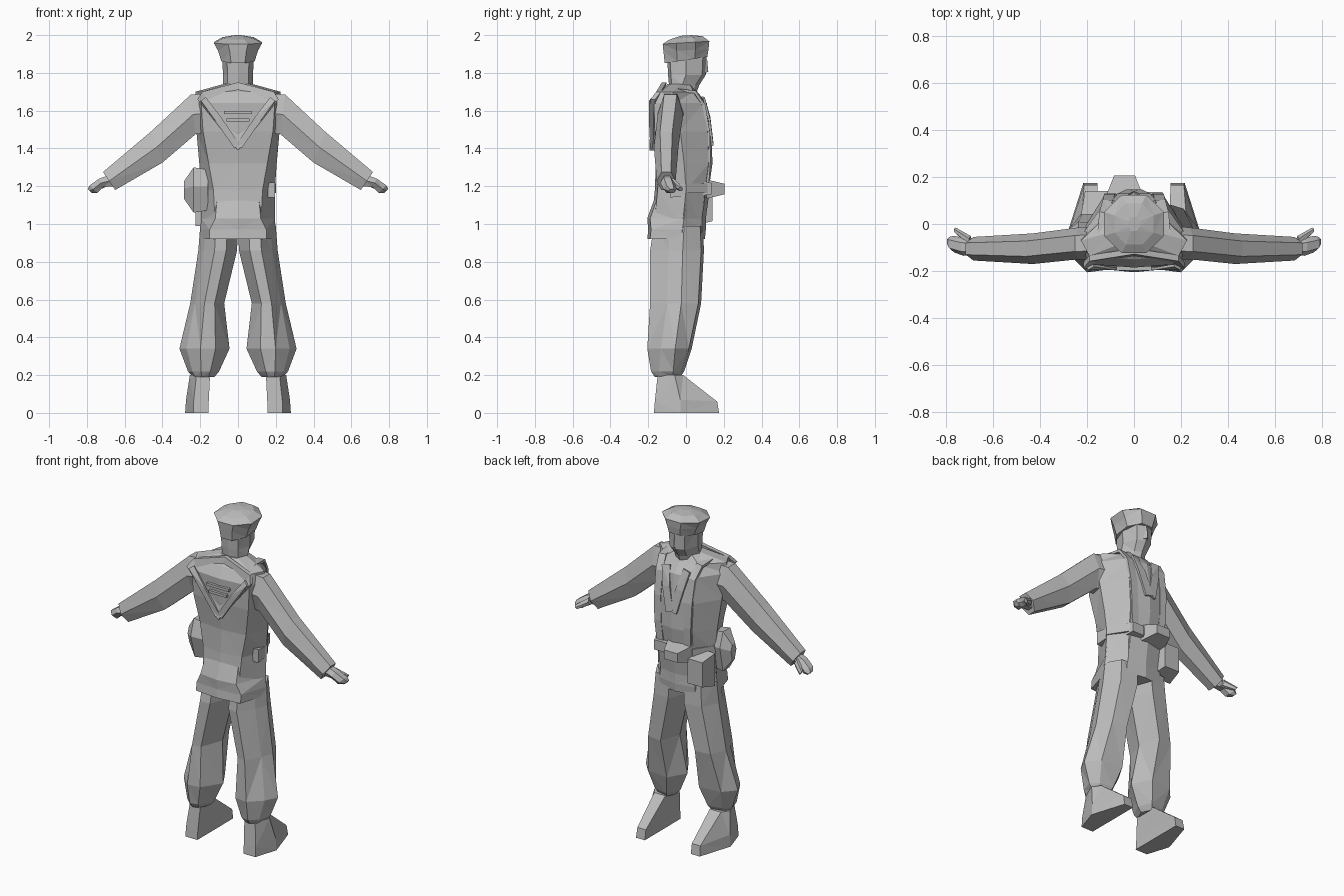
import bpy, bmesh, math
from mathutils import Vector

if "Cube" in bpy.data.objects:
    bpy.data.objects.remove(bpy.data.objects["Cube"])

grey = bpy.data.materials.new("plain_grey")
grey.diffuse_color = (0.5, 0.5, 0.5, 1)
grey.use_nodes = True
grey.node_tree.nodes["Principled BSDF"].inputs["Base Color"].default_value = grey.diffuse_color


def finish(name, bm):
    bmesh.ops.recalc_face_normals(bm, faces=bm.faces[:])
    me = bpy.data.meshes.new(name)
    bm.to_mesh(me)
    bm.free()
    me.materials.append(grey)
    ob = bpy.data.objects.new(name, me)
    bpy.context.collection.objects.link(ob)
    return ob


def loft(name, rings):
    """Flat-shaded skin through equal-length rings, closed at both ends."""
    bm = bmesh.new()
    vs = [[bm.verts.new(p) for p in r] for r in rings]
    n = len(rings[0])
    for a, b in zip(vs, vs[1:]):
        for i in range(n):
            j = (i + 1) % n
            bm.faces.new((a[i], a[j], b[j], b[i]))
    bm.faces.new(vs[0][::-1])
    bm.faces.new(vs[-1])
    bmesh.ops.triangulate(bm, faces=bm.faces[:])
    return finish(name, bm)


def body_ring(z, back, bw, side, ys, front, fw):
    """Symmetric ring: back middle, back edge, side, front edge, front middle."""
    half = [(bw, back + 0.015), (side, ys), (fw, front - 0.02)]
    pts = [(0, back)] + half + [(0, front)] + [(-x, y) for x, y in half[::-1]]
    return [(x, y, z) for x, y in pts]


def leg_ring(s, z, xi, xo, y0, y1):
    mx, my, w = (xi + xo) / 2, (y0 + y1) / 2, xo - xi
    pts = [(mx - .22 * w, y0 + .01), (mx + .08 * w, y0), (mx + .36 * w, my - .045),
           (xo, my + .03), (mx + .26 * w, y1 - .015), (mx - .26 * w, y1), (xi, my + .01)]
    return [(s * x, y, z) for x, y in pts]


def arm_ring(s, top, bot, y0, y1):
    (tx, tz), (bx, bz) = top, bot
    a, b = y0 + .25 * (y1 - y0), y0 + .75 * (y1 - y0)
    mx, mz = (tx + bx) / 2, (tz + bz) / 2
    pts = [(tx, a, tz), (tx, b, tz), (mx, y1, mz), (bx, b, bz), (bx, a, bz), (mx, y0, mz)]
    return [(s * x, y, z) for x, y, z in pts]


def block(name, x, y, z, taper=1.0):
    """Box from ranges; the front end is scaled by taper."""
    cx, cz = sum(x) / 2, sum(z) / 2
    def end(yy, k):
        hx, hz = k * (x[1] - x[0]) / 2, k * (z[1] - z[0]) / 2
        return [(cx - hx, yy, cz - hz), (cx + hx, yy, cz - hz),
                (cx + hx, yy, cz + hz), (cx - hx, yy, cz + hz)]
    return loft(name, [end(y[0], 1), end(y[1], taper)])


def strap(name, path, width, depth=0.012):
    """Flat band along a path lying over the chest, shoulder or back."""
    rings = []
    pts = [Vector(p) for p in path]
    for i, p in enumerate(pts):
        t = (pts[min(i + 1, len(pts) - 1)] - pts[max(i - 1, 0)]).normalized()
        out = Vector((0, p.y + .03, 2 * max(0, p.z - 1.6))).normalized()
        w = t.cross(out).normalized() * width / 2
        o = w.cross(t).normalized() * depth / 2
        rings.append([p - w - o, p + w - o, p + w + o, p - w + o])
    return loft(name, rings)


# Jacket and its flared hem
loft("jacket", [body_ring(*r) for r in [
    (0.98, -.185, .12, .195, -.02, .10, .11),
    (1.18, -.165, .13, .195, .00, .12, .12),
    (1.32, -.160, .155, .205, -.01, .14, .125),
    (1.49, -.180, .185, .22, -.03, .135, .13),
    (1.64, -.185, .195, .23, -.06, .11, .125),
    (1.70, -.150, .19, .225, -.07, .06, .11),
    (1.74, -.100, .06, .08, -.03, .04, .05)]])
loft("jacket_hem", [body_ring(*r) for r in [
    (0.92, -.205, .15, .20, -.02, .10, .12),
    (0.97, -.200, .15, .20, -.02, .105, .12),
    (1.03, -.205, .12, .195, -.01, .105, .11),
    (1.14, -.165, .11, .19, .00, .12, .11)]])

# Trousers, boots, sleeves and hands
for s, side in ((1, "right"), (-1, "left")):
    loft(side + "_trouser_leg", [leg_ring(s, *r) for r in [
        (0.19, .125, .24, -.165, -.03), (0.22, .10, .265, -.185, -.01),
        (0.34, .045, .31, -.205, .03), (0.58, .073, .253, -.19, .08),
        (0.86, .005, .21, -.19, .095), (0.99, .00, .20, -.17, .09)]])

    boot = [[(.155, -.17), (.235, -.17), (.28, -.03), (.215, .175), (.155, .175)],
            [(.155, -.165), (.235, -.165), (.275, -.03), (.212, .165), (.155, .165)],
            [(.148, -.15), (.22, -.15), (.255, -.06), (.225, -.015), (.15, -.015)]]
    heights = [(0,) * 5, (.06, .06, .07, .06, .06), (.2,) * 5]
    loft(side + "_boot", [[(s * x, y, z) for (x, y), z in zip(r, h)]
                          for r, h in zip(boot, heights)])

    loft(side + "_sleeve", [arm_ring(s, *r) for r in [
        ((.17, 1.69), (.18, 1.48), -.15, -.01), ((.25, 1.685), (.225, 1.475), -.15, -.015),
        ((.46, 1.49), (.40, 1.325), -.17, -.04), ((.715, 1.275), (.65, 1.18), -.155, -.055)]])
    loft(side + "_hand", [arm_ring(s, *r) for r in [
        ((.68, 1.26), (.66, 1.20), -.13, -.07), ((.735, 1.24), (.715, 1.195), -.135, -.06),
        ((.785, 1.205), (.745, 1.165), -.12, -.05), ((.795, 1.185), (.775, 1.165), -.095, -.055)]])
    loft(side + "_thumb", [arm_ring(s, *r) for r in [
        ((.70, 1.24), (.69, 1.20), -.10, -.05),
        ((.765, 1.195), (.75, 1.175), -.04, -.015)]])

    # Harness strap over the shoulder, lapel and back collar edge
    strap(side + "_harness_strap", [(s * x, y, z) for x, y, z in [
        (.09, .112, 1.20), (.10, .122, 1.34), (.105, .118, 1.49), (.11, .094, 1.63),
        (.125, .045, 1.70), (.135, -.06, 1.71), (.14, -.13, 1.695)]], .045, .016)
    strap(side + "_lapel", [(s * .01, .14, 1.42), (s * .045, .123, 1.56), (s * .07, .09, 1.67)], .05)
    strap(side + "_collar_edge", [(s * .005, -.183, 1.41), (s * .10, -.19, 1.55),
                                  (s * .185, -.183, 1.66)], .035)

# Collar flap on the back with two cross bands
loft("collar_flap", [
    [(-.215, y, 1.66), (-.19, y + .03, 1.70), (0, y + .06, 1.75), (.19, y + .03, 1.70),
     (.215, y, 1.66), (0, y - .005, 1.39)] for y in (-.188, -.163)])
for z, w in ((1.55, .06), (1.59, .075)):
    block("collar_band", (-w, w), (-.18, -.197), (z - .008, z + .008))

# Belt and its pouches
loft("belt", [body_ring(z, -.155, .12, .20, .0, .135, .125) for z in (1.165, 1.215)])
block("centre_pouch", (-.13, .05), (.09, .205), (1.13, 1.24), .5)
block("right_pouch", (.03, .13), (.09, .135), (1.15, 1.225), .8)
block("front_pouch", (-.225, -.09), (.04, .14), (0.99, 1.19), .75)
block("small_right_pouch", (.15, .197), (-.085, -.01), (1.14, 1.22), .8)

# Canteen on the hip
loft("hip_canteen", [[(x, y * k - .05, 1.18 + dz * k) for y, dz in
     ((-.07, .02), (-.04, .12), (.03, .12), (.06, .03), (.03, -.12), (-.03, -.12))]
     for x, k in ((-.16, .9), (-.235, 1), (-.285, .4))])

# Head with jaw, and nose
loft("head", [body_ring(*r) for r in [
    (1.68, -.085, .055, .077, -.03, .05, .04), (1.735, -.09, .055, .078, -.02, .07, .04),
    (1.79, -.095, .055, .08, .00, .105, .05), (1.90, -.10, .06, .083, .00, .11, .055)]])
loft("nose", [[(-.015, .10, 1.80), (.015, .10, 1.80), (0, .118, 1.805)],
              [(-.008, .10, 1.87), (.008, .10, 1.87), (0, .112, 1.87)]])

# Soft flat cap
def cap_ring(z, rx, ry, tilt=0.0, n=8):
    angles = [2 * math.pi * (i + .5) / n for i in range(n)]
    return [(1.06 * rx * math.sin(a), 1.06 * ry * math.cos(a), z + tilt * math.cos(a))
            for a in angles]

loft("cap", [cap_ring(1.868, .09, .115, .018), cap_ring(1.92, .108, .122, .006),
             cap_ring(1.96, .13, .126, .008), cap_ring(1.985, .085, .09, .01),
             cap_ring(1.998, .025, .03, .002)])
